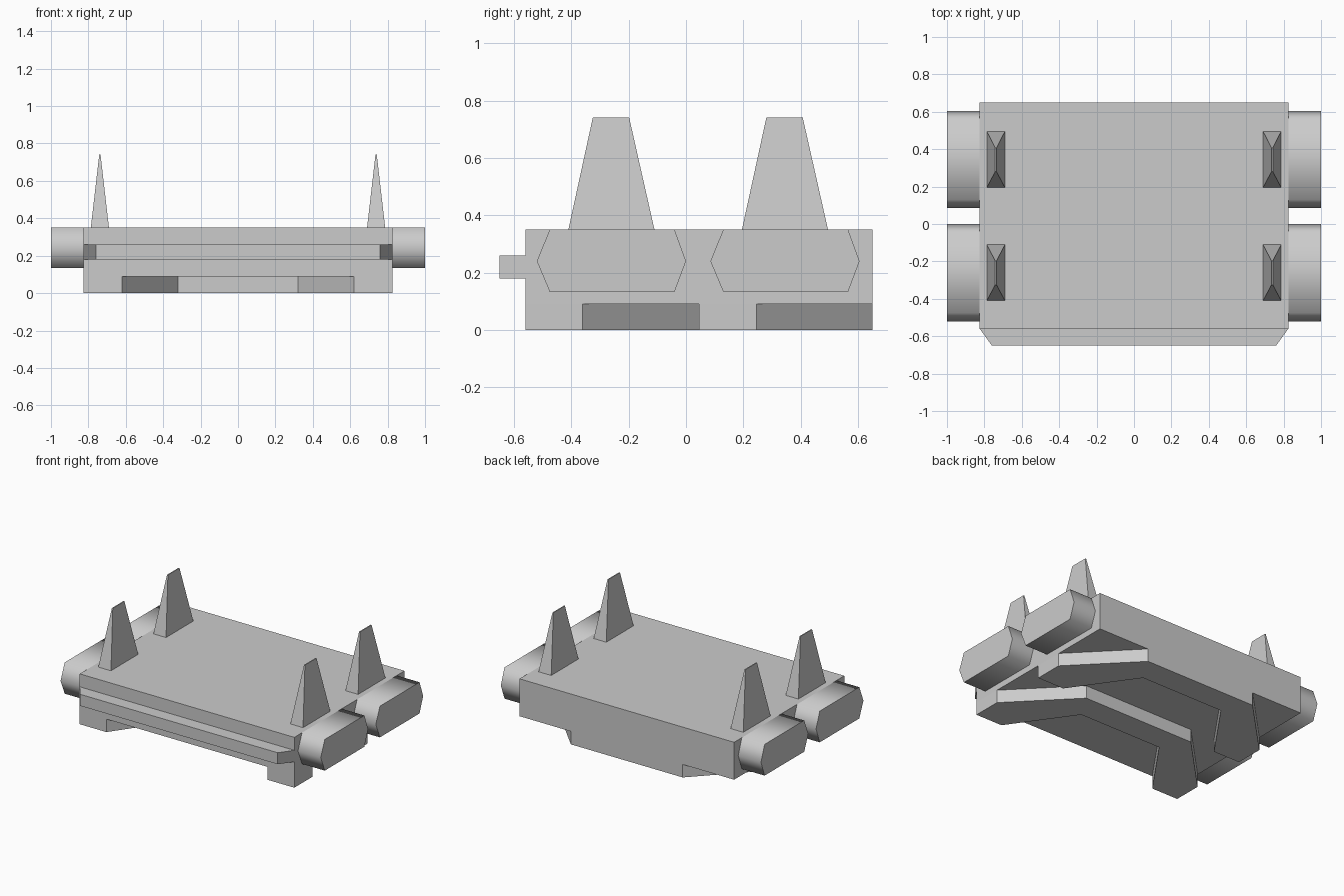
import bpy, bmesh, math

if "Cube" in bpy.data.objects:
    bpy.data.objects.remove(bpy.data.objects["Cube"])

PITCH = 0.605          # spacing of the two links
FRONT = -0.56          # front face of the first link


def loft(name, loop_a, loop_b, smooth=None):
    """Solid between two matching point loops."""
    bm = bmesh.new()
    a = [bm.verts.new(p) for p in loop_a]
    b = [bm.verts.new(p) for p in loop_b]
    n = len(a)
    bm.faces.new(a)
    bm.faces.new(b[::-1])
    for i in range(n):
        j = (i + 1) % n
        bm.faces.new((a[j], a[i], b[i], b[j]))
    bmesh.ops.recalc_face_normals(bm, faces=bm.faces)
    mesh = bpy.data.meshes.new(name)
    bm.to_mesh(mesh)
    bm.free()
    ob = bpy.data.objects.new(name, mesh)
    bpy.context.collection.objects.link(ob)
    if smooth:
        bpy.ops.object.select_all(action='DESELECT')
        ob.select_set(True)
        bpy.context.view_layer.objects.active = ob
        bpy.ops.object.shade_smooth_by_angle(angle=math.radians(smooth))
    return ob


def rect_xy(x0, x1, y0, y1, z):
    return [(x0, y0, z), (x1, y0, z), (x1, y1, z), (x0, y1, z)]


for k, label in enumerate(("front", "rear")):
    y = FRONT + k * PITCH

    # link body with its tapered front lip, one cross-section across the width
    section = [(0, .35), (0, .26), (-.09, .26), (-.09, .18), (0, .18),
               (0, .09), (PITCH, .09), (PITCH, .35)]
    ends = [[(s * (.76 if dy < 0 else .825), y + dy, z) for dy, z in section]
            for s in (-1, 1)]
    loft(label + "_link_body", *ends)

    # arched ground tread under the link
    half = [(.62, 0), (.825, 0), (.825, .20), (.43, PITCH)]
    inner = (.32, .425)
    arch = half + [(-x, d) for x, d in half[::-1]] + [(-inner[0], inner[1]), inner]
    loft(label + "_tread", *[[(x, y + d, z) for x, d in arch] for z in (0, .09)])

    for s, side in ((-1, "left"), (1, "right")):
        # hexagonal end connector
        hexagon = [(.04, .24), (.085, .35), (.52, .35), (.56, .24), (.52, .133), (.085, .133)]
        loft(f"{label}_{side}_connector",
             *[[(s * x, y + d, z) for d, z in hexagon] for x in (.825, 1)], smooth=75)

        # tapered guide horn
        loft(f"{label}_{side}_horn",
             rect_xy(s * .69, s * .787, y + .15, y + .45, .35),
             rect_xy(s * .735, s * .742, y + .235, y + .362, .74))
